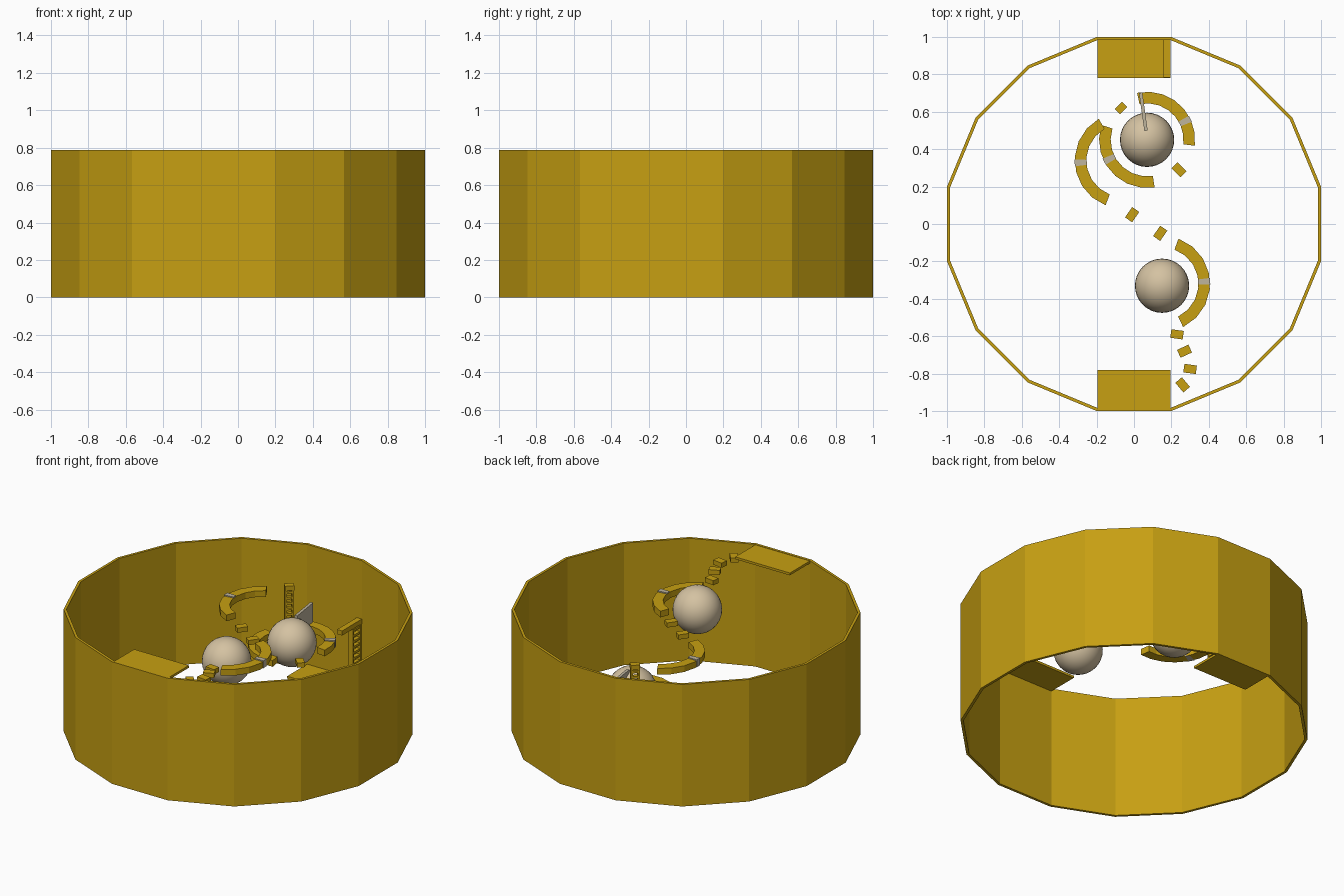
import bpy, bmesh
from math import radians, cos, sin, pi
from mathutils import Matrix, Vector

cube = bpy.data.objects.get("Cube")
if cube:
    bpy.data.objects.remove(cube)


def material(name, rgb):
    m = bpy.data.materials.new(name)
    m.use_nodes = True
    m.diffuse_color = (*rgb, 1)
    m.node_tree.nodes["Principled BSDF"].inputs["Base Color"].default_value = (*rgb, 1)
    return m


gold = material("gold", (0.57, 0.35, 0.006))
tan = material("tan", (0.66, 0.54, 0.36))
stone = material("pale_stone", (0.52, 0.46, 0.34))


def finish(bm, name, mat):
    bmesh.ops.recalc_face_normals(bm, faces=bm.faces)
    me = bpy.data.meshes.new(name)
    bm.to_mesh(me)
    bm.free()
    me.materials.append(mat)
    ob = bpy.data.objects.new(name, me)
    bpy.context.collection.objects.link(ob)
    return ob


def add_box(bm, center, size, angle=0):
    mat = (Matrix.Translation(center) @ Matrix.Rotation(radians(angle), 4, "Z")
           @ Matrix.Diagonal((*size, 1)))
    bmesh.ops.create_cube(bm, size=1, matrix=mat)


def box(name, center, size, angle=0, mat=gold):
    bm = bmesh.new()
    add_box(bm, center, size, angle)
    return finish(bm, name, mat)


def sector(name, center, r_in, r_out, a0, a1, z0, z1, steps, mat=gold):
    """Curved bar with a rectangular section; a full turn closes into a tube."""
    bm = bmesh.new()
    closed = a1 - a0 >= 360
    rings = []
    for i in range(steps if closed else steps + 1):
        a = radians(a0 + (a1 - a0) * i / steps)
        rings.append([bm.verts.new((center[0] + r * cos(a), center[1] + r * sin(a), z))
                      for r, z in ((r_in, z0), (r_out, z0), (r_out, z1), (r_in, z1))])
    for i in range(steps):
        p, q = rings[i], rings[(i + 1) % len(rings)]
        for k in range(4):
            n = (k + 1) % 4
            bm.faces.new((p[k], p[n], q[n], q[k]))
    if not closed:
        bm.faces.new(rings[0])
        bm.faces.new(rings[-1])
    return finish(bm, name, mat)


def ladder(name, x, y, z0, z1, width, depth, angle):
    bm = bmesh.new()
    rot = Matrix.Rotation(radians(angle), 3, "Z")
    rail = 0.012
    for side in (-1, 1):
        off = rot @ Vector((side * (width - rail) / 2, 0, 0))
        add_box(bm, (x + off.x, y + off.y, (z0 + z1) / 2), (rail, depth, z1 - z0), angle)
    count = int((z1 - z0) / 0.035)
    for i in range(count):
        z = z0 + (i + 0.5) * (z1 - z0) / count
        add_box(bm, (x, y, z), (width - rail, depth * 0.8, 0.014), angle)
    return finish(bm, name, gold)


# Sixteen-sided enclosing wall, open at top and bottom
RIM = 1.0196
sector("outer_wall", (0, 0), RIM - 0.017, RIM, 11.25, 371.25, 0, 0.787, 16)

# Entry platform at the top, exit platform at the floor
box("upper_platform", (0, -0.885, 0.777), (0.39, 0.21, 0.015))
box("lower_platform", (0, 0.885, 0.0075), (0.39, 0.21, 0.015))

# Curved walkways, each with a pale marker band
upper_ball, lower_ball = (0.15, -0.33), (0.07, 0.45)
walkways = (
    ("first", (0.15, -0.32), -64, 70, 3, 0.69),
    ("second", (-0.06, 0.34), 120, 249, 183, 0.68),
    ("third", lower_ball, 162, 279, 207, 0.42),
    ("fourth", lower_ball, -7, 102, 26, 0.46),
)
for name, c, a0, a1, mark, top in walkways:
    sector(name + "_walkway", c, 0.195, 0.257, a0, a1, top - 0.04, top, 7)
    sector(name + "_marker", c, 0.194, 0.258, mark - 4, mark + 4,
           top - 0.041, top + 0.007, 1, stone)

# Large balls beside the walkways
for name, (x, y), z in (("upper_ball", upper_ball, 0.63), ("lower_ball", lower_ball, 0.43)):
    bm = bmesh.new()
    bmesh.ops.create_uvsphere(bm, u_segments=32, v_segments=16, radius=0.145,
                              matrix=Matrix.Translation((x, y, z)))
    for f in bm.faces:
        f.smooth = True
    finish(bm, name, tan)

# Stepping blocks
blocks = ((0.26, -0.86, 0.745, -50), (0.3, -0.775, 0.736, -8),
          (0.27, -0.68, 0.728, 25), (0.23, -0.59, 0.712, -8),
          (0.14, -0.05, 0.667, 55), (-0.01, 0.05, 0.668, 55),
          (0.24, 0.29, 0.42, -45))
for i, (x, y, top, angle) in enumerate(blocks):
    box(f"step_block_{i + 1}", (x, y, top - 0.015), (0.067, 0.046, 0.03), angle)

# Ladders with their top landings
box("ladder_landing", (-0.07, 0.62, 0.685), (0.055, 0.04, 0.03), 45)
ladder("upper_ladder", -0.07, 0.62, 0.46, 0.67, 0.055, 0.03, 45)
box("exit_beam", (0.177, 0.885, 0.395), (0.036, 0.205, 0.03))
ladder("exit_ladder", 0.177, 0.94, 0.015, 0.38, 0.09, 0.03, 90)

# Thin upright fin between the lower ball and its walkway
fin = box("fin", (0.05, 0.6, 0.52), (0.018, 0.205, 0.125), 8, stone)
